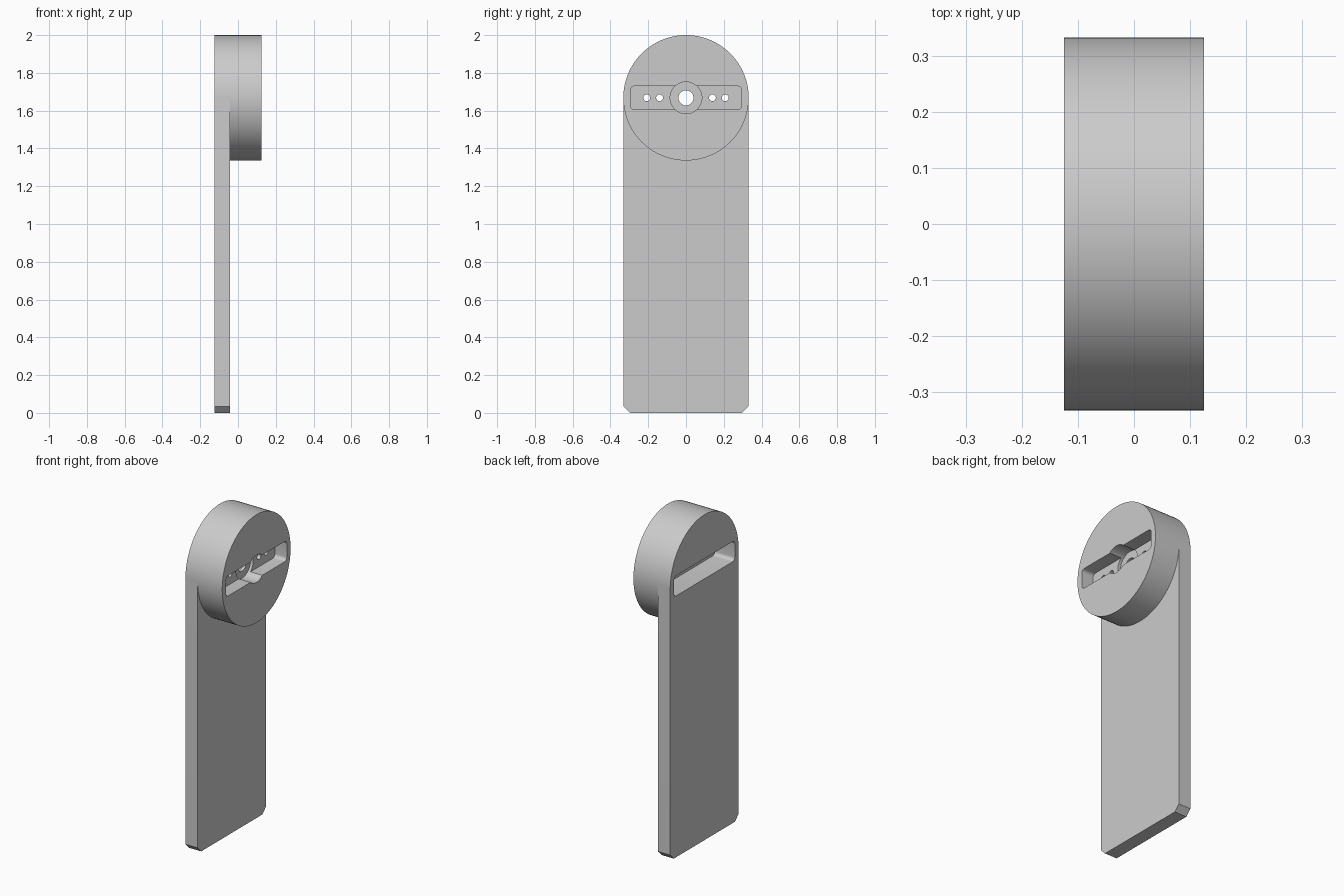
import bpy, bmesh
from math import sin, cos, pi, radians

cube = bpy.data.objects.get("Cube")
if cube:
    bpy.data.objects.remove(cube, do_unlink=True)

R = 0.332            # head radius
ZC = 2 - R           # head centre height
BACK, STEP, FRONT = -0.125, -0.042, 0.125
CHAMFER = 0.035
SEG = 96

grey = bpy.data.materials.new("plain_grey")
grey.use_nodes = True
grey.diffuse_color = (0.6, 0.6, 0.6, 1)
grey.node_tree.nodes["Principled BSDF"].inputs["Base Color"].default_value = (0.6, 0.6, 0.6, 1)


def arc(y, z, r, start, end, steps):
    """Points on an arc in the YZ plane."""
    return [(y + r * cos(start + (end - start) * i / steps),
             z + r * sin(start + (end - start) * i / steps)) for i in range(steps + 1)]


def circle(y, r, seg):
    return arc(y, ZC, r, 0, 2 * pi, seg)[:-1]


def extrude(name, outline, x0, x1):
    """Solid made by extruding a YZ outline along X."""
    bm = bmesh.new()
    face = bm.faces.new([bm.verts.new((x0, y, z)) for y, z in outline])
    new = bmesh.ops.extrude_face_region(bm, geom=[face])["geom"]
    verts = [v for v in new if isinstance(v, bmesh.types.BMVert)]
    bmesh.ops.translate(bm, verts=verts, vec=(x1 - x0, 0, 0))
    bmesh.ops.recalc_face_normals(bm, faces=bm.faces)
    mesh = bpy.data.meshes.new(name)
    bm.to_mesh(mesh)
    bm.free()
    mesh.materials.append(grey)
    obj = bpy.data.objects.new(name, mesh)
    bpy.context.collection.objects.link(obj)
    return obj


def combine(target, other, operation):
    """Apply a boolean and discard the helper."""
    mod = target.modifiers.new("boolean", "BOOLEAN")
    mod.operation, mod.solver, mod.object = operation, "EXACT", other
    bpy.context.view_layer.objects.active = target
    bpy.ops.object.modifier_apply(modifier=mod.name)
    bpy.data.objects.remove(other, do_unlink=True)


# Flat arm: arched top, chamfered bottom corners
arm_outline = arc(0, ZC, R, 0, pi, SEG // 2) + [
    (-R, CHAMFER), (-R + CHAMFER, 0), (R - CHAMFER, 0), (R, CHAMFER)]
arm = extrude("arm_with_round_head", arm_outline, BACK, STEP)

# Thick round head
combine(arm, extrude("head", circle(0, R, SEG), STEP, FRONT), "UNION")

# Rounded slot outline, shared by both sides
half_w, half_h, corner = 0.295, 0.062, 0.022
slot = []
for i, (sy, sz) in enumerate([(1, 1), (-1, 1), (-1, -1), (1, -1)]):
    slot += arc(sy * (half_w - corner), ZC + sz * (half_h - corner), corner,
                i * pi / 2, (i + 1) * pi / 2, 6)

# Front and back slots, leaving a thin web between them
combine(arm, extrude("front_slot", slot, 0.045, FRONT + 0.1), "DIFFERENCE")
combine(arm, extrude("back_slot", slot, BACK - 0.1, 0.01), "DIFFERENCE")

# Hub recess, axle hole and small screw holes
combine(arm, extrude("hub_recess", circle(0, 0.084, 48), 0.028, FRONT + 0.1), "DIFFERENCE")
combine(arm, extrude("axle_hole", circle(0, 0.04, 32), -0.05, 0.1), "DIFFERENCE")
for side in (-1, 1):
    for y in (0.14, 0.208):
        combine(arm, extrude("screw_hole", circle(side * y, 0.018, 20), -0.05, 0.1), "DIFFERENCE")

# Smooth curved walls, keep edges sharp
bpy.ops.object.select_all(action="DESELECT")
arm.select_set(True)
bpy.context.view_layer.objects.active = arm
bpy.ops.object.shade_smooth_by_angle(angle=radians(30))
